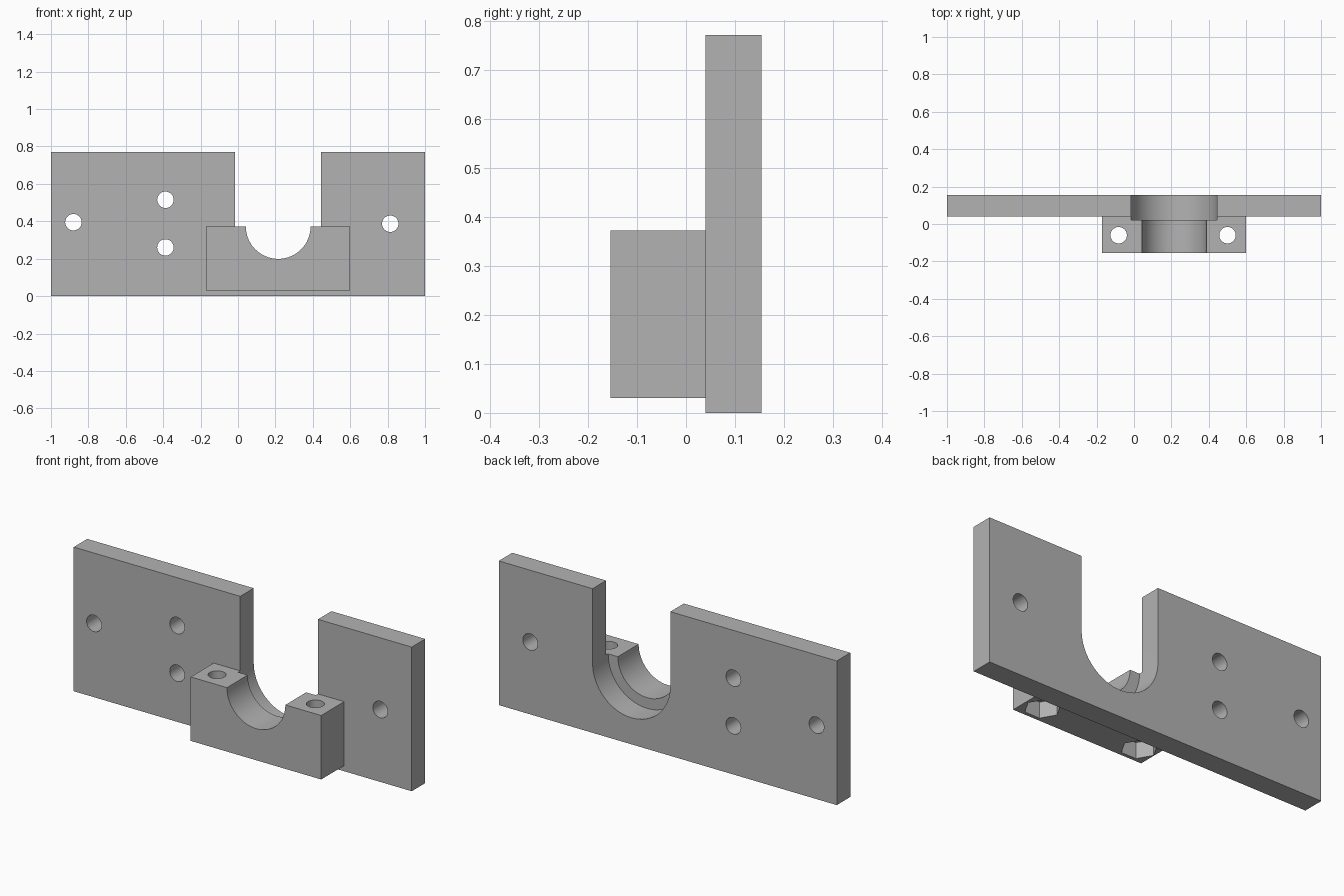
import bpy, bmesh
from math import pi, cos, sin, radians
from mathutils import Vector

old = bpy.data.objects.get("Cube")
if old:
    bpy.data.objects.remove(old, do_unlink=True)

grey = bpy.data.materials.new("plain_grey")
grey.use_nodes = True
colour = (0.45, 0.45, 0.45, 1)
grey.diffuse_color = colour
grey.node_tree.nodes["Principled BSDF"].inputs["Base Color"].default_value = colour


def prism(name, points, axis, start, end):
    """Extrude a flat outline along y (outline in x, z) or z (outline in x, y)."""
    bm = bmesh.new()
    verts = [bm.verts.new((a, start, b) if axis == "y" else (a, b, start)) for a, b in points]
    face = bm.faces.new(verts)
    moved = bmesh.ops.extrude_face_region(bm, geom=[face])["geom"]
    shift = Vector((0, end - start, 0) if axis == "y" else (0, 0, end - start))
    bmesh.ops.translate(bm, vec=shift, verts=[v for v in moved if isinstance(v, bmesh.types.BMVert)])
    bmesh.ops.recalc_face_normals(bm, faces=bm.faces)
    mesh = bpy.data.meshes.new(name)
    bm.to_mesh(mesh)
    bm.free()
    mesh.materials.append(grey)
    obj = bpy.data.objects.new(name, mesh)
    bpy.context.collection.objects.link(obj)
    return obj


def rect(x0, x1, b0, b1):
    return [(x0, b0), (x1, b0), (x1, b1), (x0, b1)]


def ring(x, b, radius, sides):
    return [(x + radius * cos(2 * pi * i / sides), b + radius * sin(2 * pi * i / sides))
            for i in range(sides)]


def u_shape(x, z, radius, top):
    arc = [(x + radius * cos(pi + pi * i / 32), z + radius * sin(pi + pi * i / 32)) for i in range(33)]
    return arc + [(x + radius, top), (x - radius, top)]


def combine(body, tool, operation):
    mod = body.modifiers.new(operation.lower(), "BOOLEAN")
    mod.operation, mod.solver, mod.object = operation, "EXACT", tool
    tool.hide_render = True
    bpy.context.view_layer.objects.active = body
    bpy.ops.object.modifier_apply(modifier=mod.name)
    bpy.data.objects.remove(tool, do_unlink=True)


# Upright plate with the bearing block on its front
bracket = prism("mounting_bracket", rect(-1, 1, 0, 0.771), "y", 0.04, 0.154)
block = prism("bearing_block", rect(-0.172, 0.6, 0.03, 0.372), "y", -0.154, 0.08)
combine(bracket, block, "UNION")

# Wide slot through the plate, narrower cradle through the block
centre_x, centre_z = 0.215, 0.372
cutters = [
    prism("plate_slot", u_shape(centre_x, centre_z, 0.23, 1), "y", 0.022, 0.3),
    prism("block_cradle", u_shape(centre_x, centre_z, 0.173, 1), "y", -0.3, 0.1),
]

# Screw holes through the plate
for x, z in ((-0.88, 0.395), (-0.388, 0.515), (-0.388, 0.26), (0.814, 0.387)):
    cutters.append(prism("plate_hole", ring(x, z, 0.044, 32), "y", -0.3, 0.3))

# Vertical bolt holes with hexagonal nut pockets underneath
for x in (-0.082, 0.5):
    cutters.append(prism("bolt_hole", ring(x, -0.06, 0.044, 32), "z", -0.1, 0.6))
    cutters.append(prism("nut_pocket", ring(x, -0.06, 0.087, 6), "z", -0.1, 0.115))

for cutter in cutters:
    combine(bracket, cutter, "DIFFERENCE")

# Smooth bores, sharp edges
bpy.ops.object.select_all(action="DESELECT")
bracket.select_set(True)
bpy.context.view_layer.objects.active = bracket
bpy.ops.object.shade_smooth_by_angle(angle=radians(30))
